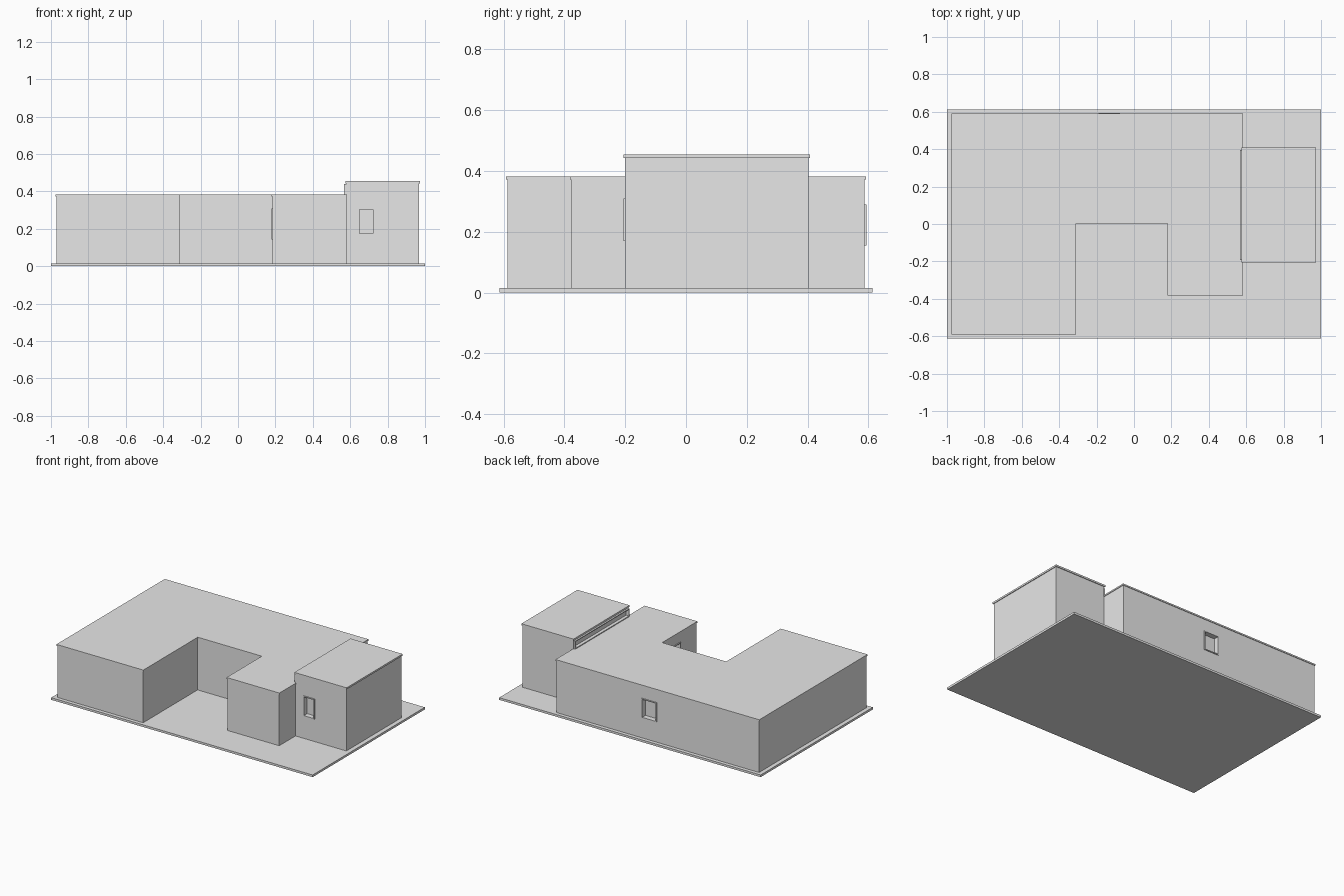
import bpy, bmesh, math
from mathutils import Matrix, Vector

if "Cube" in bpy.data.objects:
    bpy.data.objects.remove(bpy.data.objects["Cube"])

grey = bpy.data.materials.new("plain grey")
grey.diffuse_color = (0.8, 0.8, 0.8, 1)
grey.use_nodes = True
grey.node_tree.nodes["Principled BSDF"].inputs["Base Color"].default_value = grey.diffuse_color


def finish(name, bm):
    bmesh.ops.recalc_face_normals(bm, faces=bm.faces)
    me = bpy.data.meshes.new(name)
    bm.to_mesh(me)
    bm.free()
    me.materials.append(grey)
    ob = bpy.data.objects.new(name, me)
    bpy.context.collection.objects.link(ob)
    return ob


def prism(name, outline, z0, z1):
    """Extrude a plan outline from z0 to z1."""
    bm = bmesh.new()
    face = bm.faces.new([bm.verts.new((x, y, z0)) for x, y in outline])
    top = bmesh.ops.extrude_face_region(bm, geom=[face])
    verts = [v for v in top["geom"] if isinstance(v, bmesh.types.BMVert)]
    bmesh.ops.translate(bm, verts=verts, vec=(0, 0, z1 - z0))
    return finish(name, bm)


def rect(x0, x1, y0, y1):
    return [(x0, y0), (x1, y0), (x1, y1), (x0, y1)]


def grow(outline, d):
    """Offset a right-angled, counter-clockwise outline outwards."""
    out = []
    for i, p in enumerate(outline):
        p = Vector(p)
        a = (p - Vector(outline[i - 1])).normalized()
        b = (Vector(outline[(i + 1) % len(outline)]) - p).normalized()
        out.append(tuple(p + d * Vector((a.y + b.y, -a.x - b.x))))
    return out


def add_box(bm, lo, hi, mat):
    lo, hi = Vector(lo), Vector(hi)
    size = Matrix.Diagonal((*(hi - lo), 1))
    bmesh.ops.create_cube(bm, size=1,
                          matrix=mat @ Matrix.Translation((lo + hi) / 2) @ size)


def window(name, wall, pos, angle, w, h, depth, out=0.006, t=0.006):
    """Recess a wall and line it with a frame; local -y points outwards."""
    mat = Matrix.Translation(pos) @ Matrix.Rotation(angle, 4, "Z")
    w, h = w / 2, h / 2
    bm = bmesh.new()
    add_box(bm, (-w, -0.03, -h), (w, depth, h), mat)
    cutter = finish(name + "_cutter", bm)
    cutter.hide_render = True
    cutter.hide_viewport = True
    mod = wall.modifiers.new(name, "BOOLEAN")
    mod.operation = "DIFFERENCE"
    mod.solver = "EXACT"
    mod.object = cutter
    bm = bmesh.new()
    for s in (-1, 1):
        xs, zs = sorted((s * w, s * (w - t))), sorted((s * h, s * (h - t)))
        add_box(bm, (xs[0], -out, -h), (xs[1], depth, h), mat)
        add_box(bm, (-w + t, -out, zs[0]), (w - t, depth, zs[1]), mat)
    finish(name + "_frame", bm)


# Ground slab
prism("base_slab", rect(-1, 1, -0.613, 0.613), 0, 0.015)

# Main house with courtyard notch, and its thin roof
plan = [(-0.971, -0.588), (-0.314, -0.588), (-0.314, 0.007), (0.184, 0.007),
        (0.184, -0.378), (0.58, -0.378), (0.58, 0.588), (-0.971, 0.588)]
house = prism("house_walls", plan, 0.015, 0.372)
prism("house_roof", grow(plan, 0.004), 0.372, 0.382)

# Taller side block and its roof
block_plan = rect(0.58, 0.969, -0.2, 0.403)
block = prism("block_walls", block_plan, 0.015, 0.443)
prism("block_roof", grow(block_plan, 0.005), 0.443, 0.455)

# Windows
window("block_window", block, (0.685, -0.2, 0.24), 0, 0.085, 0.14, 0.03)
window("back_window", house, (-0.132, 0.588, 0.222), math.pi, 0.115, 0.135, 0.03)
window("courtyard_window", house, (0.184, -0.14, 0.225), -math.pi / 2,
       0.12, 0.165, 0.03)
window("high_window", block, (0.58, 0.1015, 0.411), -math.pi / 2,
       0.59, 0.056, 0.01, out=0.012)
